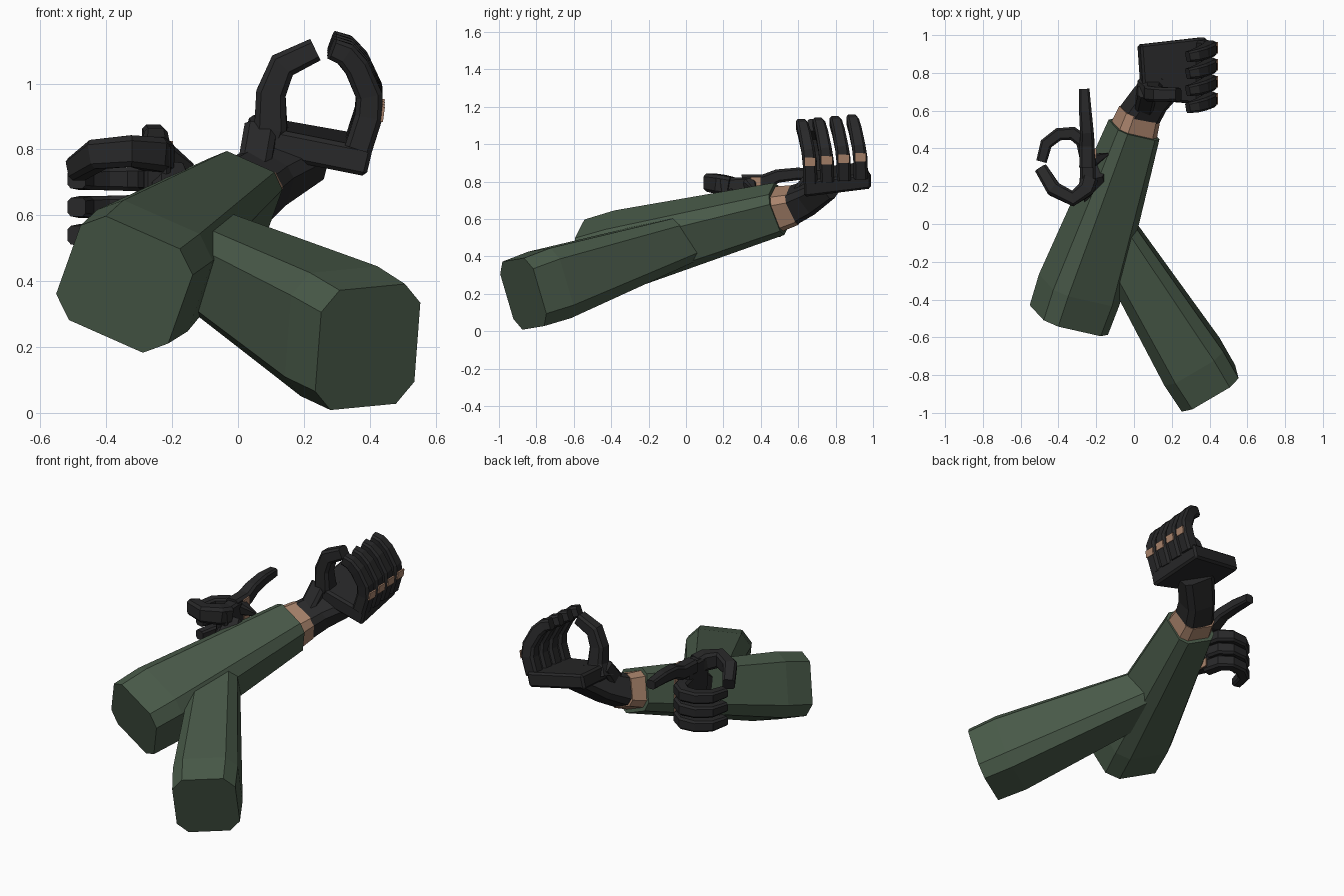
import bpy, bmesh
from mathutils import Vector


def colour(name, rgb):
    m = bpy.data.materials.new(name)
    m.diffuse_color = (*rgb, 1)
    return m


GREEN = colour("sleeve green", (0.066, 0.102, 0.066))
BLACK = colour("glove black", (0.021, 0.021, 0.022))
TAN = colour("bare skin tan", (0.40, 0.23, 0.15))


def finish(bm, name, mat):
    bmesh.ops.recalc_face_normals(bm, faces=bm.faces)
    me = bpy.data.meshes.new(name)
    bm.to_mesh(me)
    bm.free()
    me.materials.append(mat)
    ob = bpy.data.objects.new(name, me)
    bpy.context.collection.objects.link(ob)
    return ob


def sweep(name, stations, side, mat, k=0.66):
    """Chamfered box section along stations (x, y, z, half side, half up)."""
    bm = bmesh.new()
    pts = [Vector(s[:3]) for s in stations]
    n = len(pts)
    section = [(1, -k), (1, k), (k, 1), (-k, 1), (-1, k), (-1, -k), (-k, -1), (k, -1)]
    rings = []
    for i, s in enumerate(stations):
        t = Vector()
        if i > 0:
            t += (pts[i] - pts[i - 1]).normalized()
        if i < n - 1:
            t += (pts[i + 1] - pts[i]).normalized()
        t.normalize()
        u = Vector(side)
        u = (u - t * u.dot(t)).normalized()
        v = u.cross(t)
        rings.append([bm.verts.new(pts[i] + u * a * s[3] + v * b * s[4]) for a, b in section])
    for r, q in zip(rings, rings[1:]):
        for j in range(8):
            bm.faces.new((r[j], r[(j + 1) % 8], q[(j + 1) % 8], q[j]))
    bm.faces.new(rings[0])
    bm.faces.new(rings[-1])
    return finish(bm, name, mat)


def slab(name, corners, offset, mat, bevel=0.0):
    """Flat plate: a quad pushed along an offset."""
    bm = bmesh.new()
    low = [bm.verts.new(Vector(c)) for c in corners]
    top = [bm.verts.new(Vector(c) + Vector(offset)) for c in corners]
    bm.faces.new(low)
    bm.faces.new(top)
    for j in range(4):
        bm.faces.new((low[j], low[(j + 1) % 4], top[(j + 1) % 4], top[j]))
    ob = finish(bm, name, mat)
    if bevel:
        m = ob.modifiers.new("soft edge", 'BEVEL')
        m.width, m.segments = bevel, 1
    return ob


def sleeve(name, start, end, hu, hv, cuff, side):
    a, b = Vector(start), Vector(end)
    m = a.lerp(b, 0.16)
    sweep(name, [(*a, hu, hv), (*m, hu * 1.03, hv * 1.03), (*b, cuff, cuff)], side, GREEN)


# Sleeves
SIDE_A = (0.227, -0.05, -0.1)
SIDE_B = (0.227, 0.13, 0.021)
sleeve("left_sleeve", (-0.345, -0.508, 0.39), (0.0, 0.5, 0.655), 0.19, 0.178, 0.122, SIDE_A)
sleeve("right_sleeve", (0.394, -0.87, 0.20), (-0.15, 0.01, 0.5), 0.175, 0.19, 0.122, SIDE_B)

# Raised hand: wrist skin, glove wrist, palm
sweep("left_wrist_skin", [(-0.005, 0.48, 0.65, 0.112, 0.105), (0.03, 0.585, 0.675, 0.10, 0.09)],
      SIDE_A, TAN)
sweep("left_glove_wrist", [(0.025, 0.565, 0.67, 0.098, 0.088), (0.085, 0.66, 0.715, 0.09, 0.08),
                           (0.19, 0.78, 0.79, 0.10, 0.06)], SIDE_A, BLACK)


def palm_z(x, y):
    return 0.785 - 0.19 * (x - 0.03) + 0.11 * (y - 0.63)


slab("left_palm", [(x, y, palm_z(x, y)) for x, y in
                   ((0.015, 0.95), (0.365, 0.99), (0.39, 0.63), (0.035, 0.66))],
     (0.02, 0.0, 0.085), BLACK, 0.012)

# Raised hand: thumb
sweep("left_thumb", [(0.07, 0.72, 0.80, 0.06, 0.06), (0.10, 0.70, 0.87, 0.05, 0.05),
                     (0.10, 0.69, 0.97, 0.042, 0.045), (0.135, 0.685, 1.055, 0.04, 0.043),
                     (0.235, 0.685, 1.103, 0.036, 0.036)], (0, 1, 0), BLACK)
sweep("left_thumb_base", [(0.05, 0.62, 0.74, 0.05, 0.05), (0.07, 0.70, 0.86, 0.05, 0.04)],
      (1, 0, 0), BLACK)

# Raised hand: four curled fingers, each with a knuckle patch
for i in range(4):
    y = 0.665 + 0.09 * i
    lift = 0.008 * i
    path = [(0.365, 0, 0.80), (0.397, -0.003, 0.90), (0.398, -0.012, 0.965),
            (0.36, -0.03, 1.05), (0.325, -0.042, 1.09), (0.285, -0.05, 1.105)]
    size = [0.038, 0.038, 0.036, 0.034, 0.032, 0.028]
    sweep(f"left_finger_{i + 1}", [(x, y + dy, z + lift, h, h + 0.004) for (x, dy, z), h in zip(path, size)],
          (0, 1, 0), BLACK)
    slab(f"left_knuckle_patch_{i + 1}",
         [(0.432, y - 0.032, 0.885 + lift), (0.432, y + 0.028, 0.885 + lift),
          (0.438, y + 0.028, 0.93 + lift), (0.438, y - 0.032, 0.93 + lift)], (0.008, 0, -0.002), TAN)

# Pointing hand: wrist skin, glove wrist, palm
sweep("right_wrist_skin", [(-0.15, 0.01, 0.5, 0.105, 0.105), (-0.19, 0.11, 0.555, 0.09, 0.09)],
      SIDE_B, TAN)
sweep("right_glove_wrist", [(-0.185, 0.10, 0.55, 0.088, 0.088), (-0.205, 0.19, 0.62, 0.075, 0.085),
                            (-0.22, 0.29, 0.69, 0.05, 0.09)], SIDE_B, BLACK)
slab("right_palm", [(-0.285, 0.17, 0.82), (-0.285, 0.385, 0.825),
                    (-0.285, 0.385, 0.51), (-0.285, 0.20, 0.56)], (0.08, 0, 0), BLACK, 0.012)
sweep("right_palm_edge", [(-0.22, 0.34, 0.78, 0.035, 0.04), (-0.14, 0.37, 0.745, 0.006, 0.012)],
      (0, 1, 0), BLACK)

# Pointing hand: curled thumb
sweep("right_thumb", [(-0.235, 0.24, 0.775, 0.05, 0.045), (-0.255, 0.185, 0.785, 0.052, 0.045),
                      (-0.325, 0.135, 0.795, 0.048, 0.042), (-0.425, 0.185, 0.785, 0.045, 0.04),
                      (-0.49, 0.29, 0.74, 0.036, 0.034)], (0, 0, 1), BLACK)

# Pointing hand: straight index finger
sweep("right_index", [(-0.25, 0.30, 0.795, 0.042, 0.04), (-0.248, 0.42, 0.80, 0.04, 0.04),
                      (-0.25, 0.49, 0.83, 0.036, 0.036), (-0.258, 0.60, 0.842, 0.033, 0.033),
                      (-0.263, 0.715, 0.84, 0.026, 0.027)], (0, 0, 1), BLACK)

# Pointing hand: three curled fingers
for i in range(3):
    z = 0.71 - 0.085 * i
    path = [(-0.25, 0.35), (-0.272, 0.44), (-0.325, 0.48), (-0.40, 0.475),
            (-0.465, 0.425), (-0.49, 0.33)]
    size = [0.038, 0.038, 0.036, 0.034, 0.033, 0.028]
    sweep(f"right_finger_{i + 1}", [(x, y, z, h, h) for (x, y), h in zip(path, size)],
          (0, 0, 1), BLACK)

# Pointing hand: knuckle patches
for i, z in enumerate((0.80, 0.71, 0.625, 0.54)):
    slab(f"right_knuckle_patch_{i + 1}",
         [(-0.207, 0.345, z - 0.026), (-0.209, 0.40, z - 0.026),
          (-0.209, 0.40, z + 0.026), (-0.207, 0.345, z + 0.026)], (0.009, 0.002, 0), TAN)
